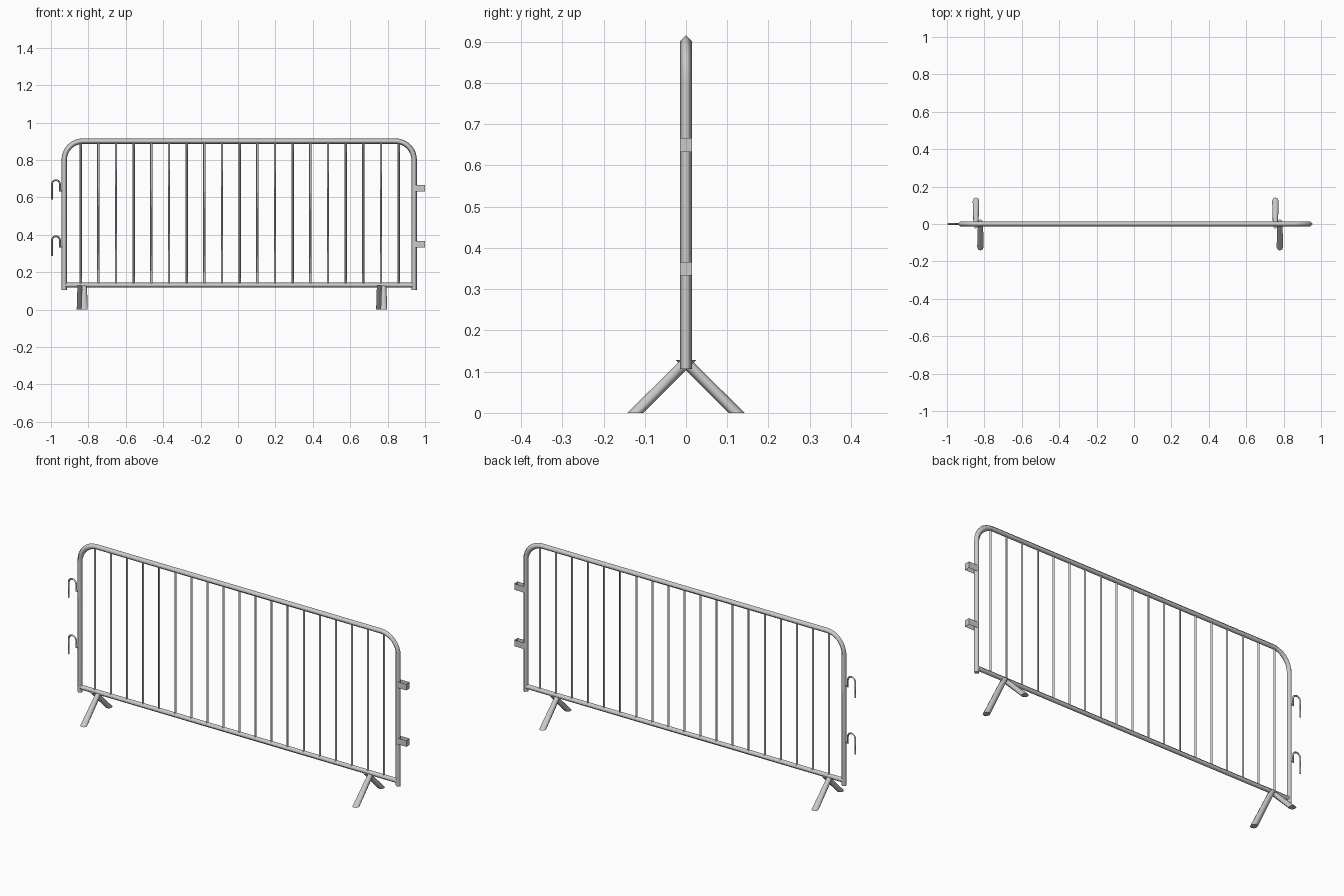
import bpy
from math import sin, cos, pi
from mathutils import Vector

if "Cube" in bpy.data.objects:
    bpy.data.objects.remove(bpy.data.objects["Cube"])


def make_mesh(name, verts, faces, flat=()):
    me = bpy.data.meshes.new(name)
    me.from_pydata([tuple(v) for v in verts], [], faces)
    me.update()
    for p in me.polygons:
        p.use_smooth = p.index not in flat
    ob = bpy.data.objects.new(name, me)
    bpy.context.collection.objects.link(ob)
    return ob


def skin(name, rings):
    # Joins equal rings of points into a capped tube
    n = len(rings[0])
    verts = [v for r in rings for v in r]
    faces = [(i * n + j, i * n + (j + 1) % n, (i + 1) * n + (j + 1) % n, (i + 1) * n + j)
             for i in range(len(rings) - 1) for j in range(n)]
    caps = (len(faces), len(faces) + 1)
    faces.append(tuple(reversed(range(n))))
    faces.append(tuple(range(len(verts) - n, len(verts))))
    return make_mesh(name, verts, faces, caps)


def tube(name, path, r, sides=4):
    # Sweeps a diamond section along a path of (x, z) points, mitred at bends
    pts = [Vector((x, 0, z)) for x, z in path]
    rings = []
    for i, p in enumerate(pts):
        a = (p - pts[max(i - 1, 0)]).normalized()
        b = (pts[min(i + 1, len(pts) - 1)] - p).normalized()
        t = (a + b).normalized()
        side = Vector((0, 1, 0)).cross(t)
        d = b if i == 0 else a
        side_len = r / max(t.dot(d), 0.5)
        rings.append([p + side * side_len * cos(2 * pi * k / sides)
                      - Vector((0, r * sin(2 * pi * k / sides), 0)) for k in range(sides)])
    return skin(name, rings)


def arc(cx, cz, r, a0, a1, n):
    return [(cx + r * cos(a0 + (a1 - a0) * i / n), cz + r * sin(a0 + (a1 - a0) * i / n))
            for i in range(n + 1)]


# Outer frame: two posts and the top rail with rounded corners
XL, XR, ZT, R, TUBE = -0.929, 0.942, 0.901, 0.10, 0.0145
tube("frame", [(XL, 0.106)] + arc(XL + R, ZT - R, R, pi, pi / 2, 8)
     + arc(XR - R, ZT - R, R, pi / 2, 0, 8) + [(XR, 0.106)], TUBE)

# Bottom rail
tube("bottom_rail", [(XL, 0.131), (XR, 0.131)], 0.0138)

# Upright bars
for i in range(19):
    x = -0.841 + i * 1.7 / 18
    tube(f"bar_{i + 1}", [(x, 0.131), (x, ZT)], 0.006)


# Splayed legs, cut level with the ground
def leg(name, x, s):
    rings = []
    for z, y, rx in ((0, 0.123, 0.0175), (0.128, -0.006, 0.0135)):
        rings.append([(x + rx * cos(k * pi / 4), s * y + 0.019 * sin(k * pi / 4), z)
                      for k in range(8)])
    skin(name, rings)


for label, x in (("left", -0.833), ("right", 0.768)):
    leg(f"{label}_front_leg", x + 0.012, -1)
    leg(f"{label}_back_leg", x - 0.012, 1)

# Linking hooks on the left and open sheet sockets on the right
for label, dz in (("upper", 0.30), ("lower", 0.0)):
    tube(f"{label}_hook", [(XL, 0.336), (-0.952, 0.336)]
         + arc(-0.9735, 0.371, 0.0215, 0, pi, 8) + [(-0.995, 0.288)]
         if not dz else
         [(XL, 0.336 + dz), (-0.952, 0.336 + dz)]
         + arc(-0.9735, 0.371 + dz, 0.0215, 0, pi, 8) + [(-0.995, 0.288 + dz)], 0.0048)
    plan = [(XR + 0.002, -0.014), (1.0, -0.014), (1.0, 0.014), (XR + 0.002, 0.014)]
    verts = [(x, y, z + dz) for z in (0.333, 0.366) for x, y in plan]
    make_mesh(f"{label}_socket", verts,
              [(i, i + 1, i + 5, i + 4) for i in range(3)], (0, 1, 2))
